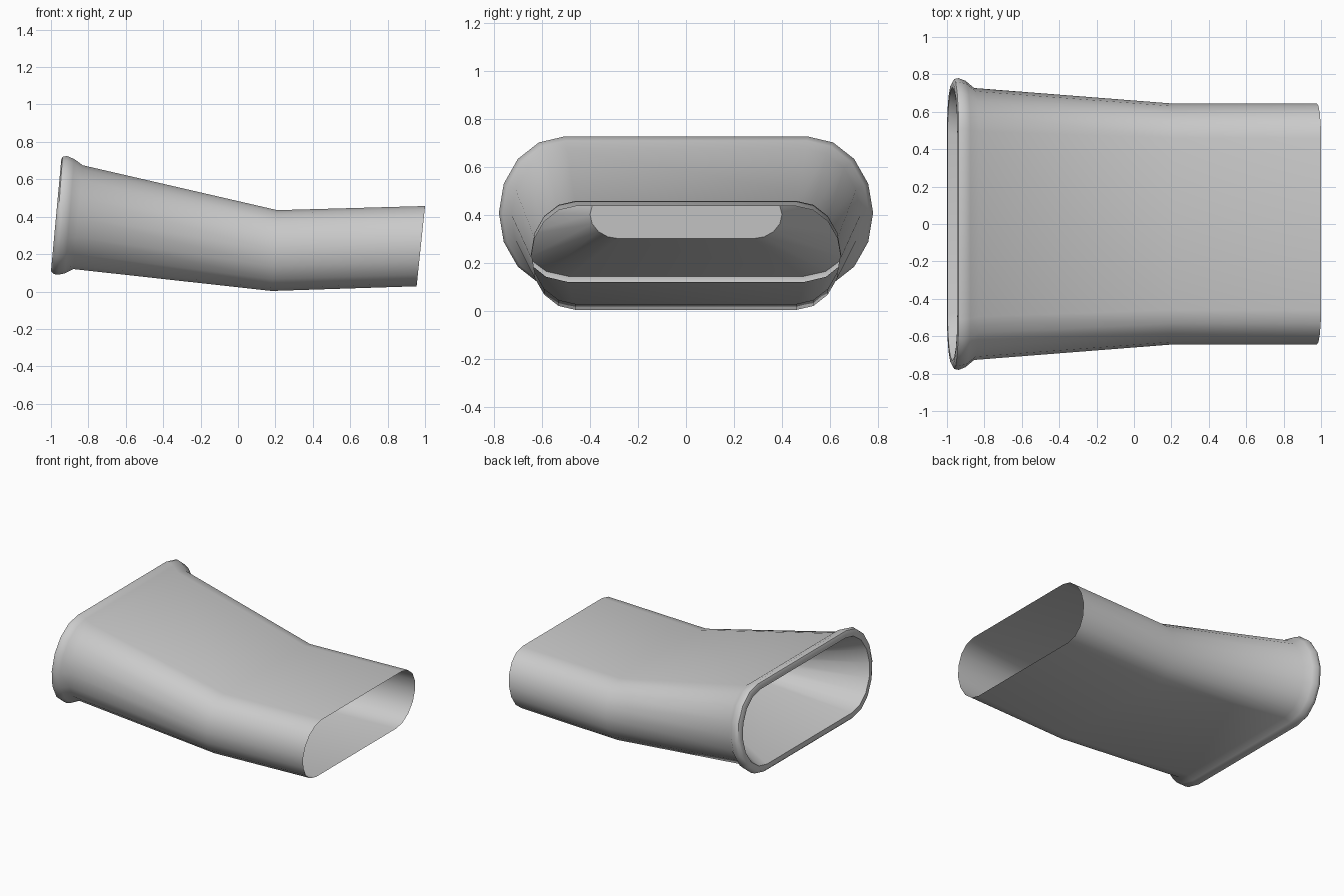
import bpy, bmesh, math

if "Cube" in bpy.data.objects:
    bpy.data.objects.remove(bpy.data.objects["Cube"])


def ring(bm, top, bot, half_w, flat, n=8):
    """Tilted stadium loop between a top and a bottom (x, z) point."""
    mx, mz = (top[0] + bot[0]) / 2, (top[1] + bot[1]) / 2
    dx, dz = (top[0] - bot[0]) / 2, (top[1] - bot[1]) / 2
    pts = []
    for side in (1, -1):
        for i in range(n + 1):
            a = math.pi * i / n
            c, s = side * math.cos(a), math.sin(a)
            y = side * (flat + (half_w - flat) * s)
            pts.append(bm.verts.new((mx + dx * c, y, mz + dz * c)))
    return pts


def loft(name, sections, cap_end=False):
    bm = bmesh.new()
    rings = [ring(bm, *s) for s in sections]
    for a, b in zip(rings, rings[1:]):
        for i in range(len(a)):
            j = (i + 1) % len(a)
            bm.faces.new((a[i], a[j], b[j], b[i]))
    if cap_end:
        bm.faces.new(rings[-1])
    bmesh.ops.recalc_face_normals(bm, faces=bm.faces)
    me = bpy.data.meshes.new(name)
    bm.to_mesh(me)
    bm.free()
    ob = bpy.data.objects.new(name, me)
    bpy.context.collection.objects.link(ob)
    bpy.ops.object.select_all(action='DESELECT')
    ob.select_set(True)
    bpy.context.view_layer.objects.active = ob
    bpy.ops.object.shade_smooth_by_angle(angle=math.radians(50))
    return ob


rim_inner = ((-.945, .675), (-.997, .143), .73, .49)

# Bent duct with open right end and rolled flange on the left
loft("duct_shell", [
    ((1.0, .457), (.955, .028), .645, .46),
    ((.21, .435), (.18, .003), .645, .46),
    ((-.83, .675), (-.88, .12), .727, .495),
    ((-.875, .708), (-.925, .097), .765, .505),
    ((-.915, .725), (-.96, .09), .78, .51),
    ((-.938, .720), (-.985, .093), .775, .508),
    ((-.945, .705), (-1.0, .108), .755, .50),
    rim_inner,
])

# Tapered blind pocket inside the mouth
loft("inner_pocket", [
    rim_inner,
    ((-.35, .50), (-.37, .30), .40, .28),
], cap_end=True)
